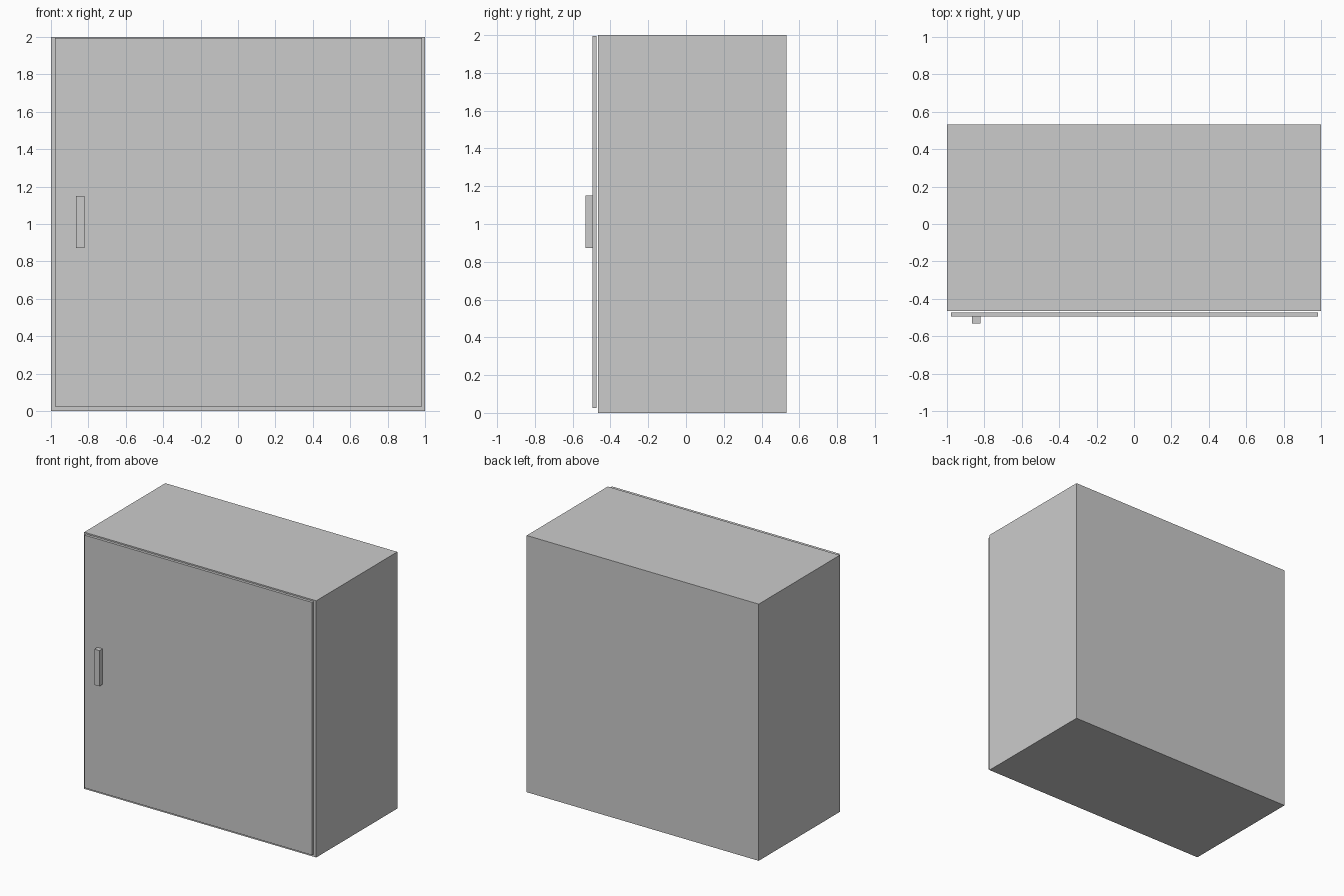
import bpy

if "Cube" in bpy.data.objects:
    bpy.data.objects.remove(bpy.data.objects["Cube"])


def box(name, x, y, z):
    """Add a box spanning the given (min, max) ranges."""
    spans = (x, y, z)
    bpy.ops.mesh.primitive_cube_add(size=1, location=[(a + b) / 2 for a, b in spans])
    obj = bpy.context.object
    obj.name = name
    obj.scale = [b - a for a, b in spans]
    bpy.ops.object.transform_apply(location=False, rotation=False, scale=True)
    return obj


# Cabinet body
box("cabinet_body", (-1.0, 1.0), (-0.465, 0.533), (0.0, 2.0))

# Thin door, standing just clear of the body
box("door", (-0.979, 0.984), (-0.494, -0.473), (0.025, 1.994))

# Upright bar handle on the door
box("door_handle", (-0.865, -0.822), (-0.533, -0.494), (0.872, 1.15))
